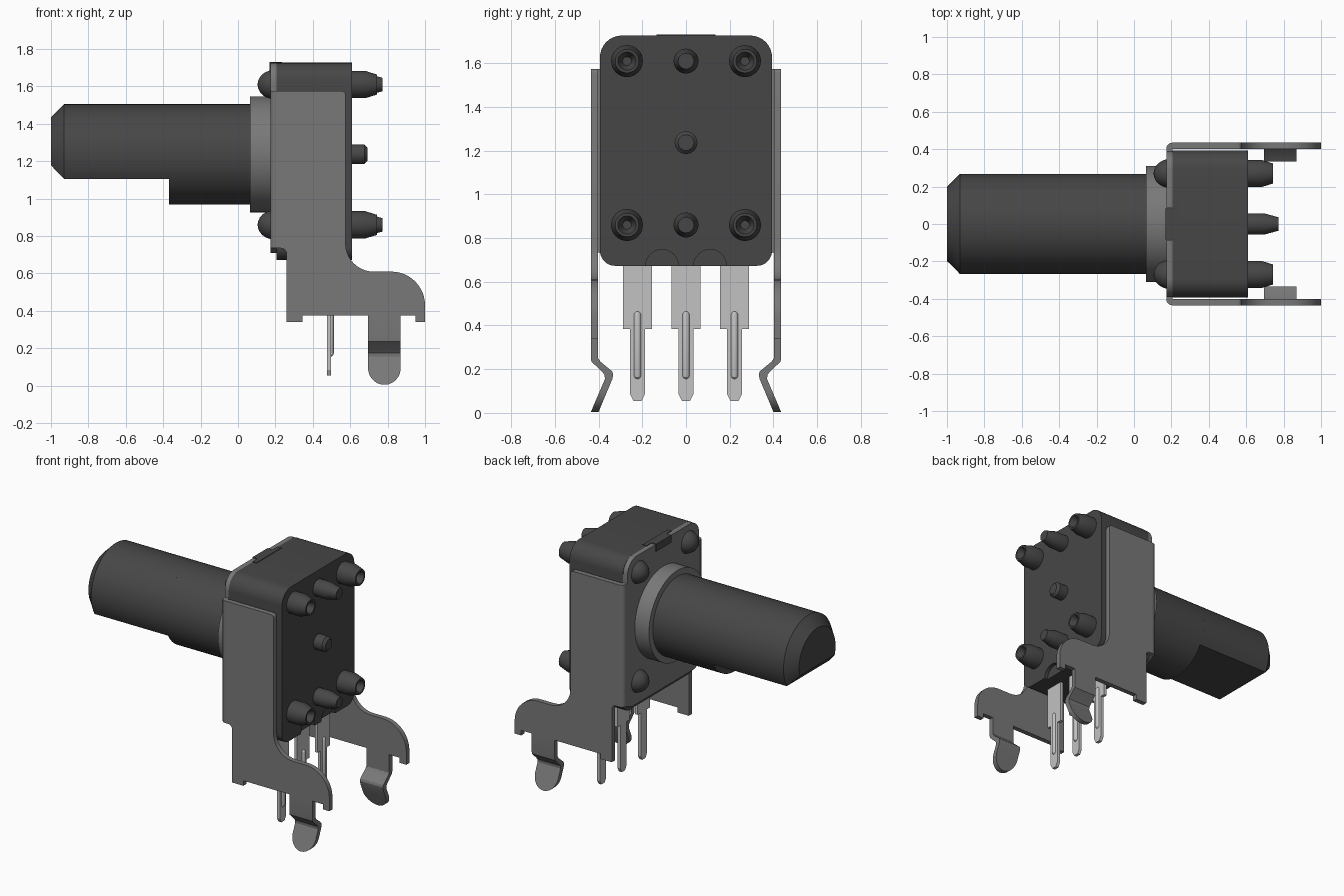
import bpy, bmesh, math
from mathutils import Vector

old = bpy.data.objects.get("Cube")
if old:
    bpy.data.objects.remove(old)


def material(name, v):
    m = bpy.data.materials.new(name)
    m.use_nodes = True
    m.diffuse_color = (v, v, v, 1)
    bsdf = next(n for n in m.node_tree.nodes if n.type == 'BSDF_PRINCIPLED')
    bsdf.inputs["Base Color"].default_value = (v, v, v, 1)
    return m


DARK = material("dark plastic", 0.062)
STEEL = material("grey steel", 0.19)
TIN = material("light tin", 0.54)
parts = []


def loft(name, rings, mat):
    """Closed solid through rings that share a point count."""
    bm = bmesh.new()
    rows = [[bm.verts.new(p) for p in ring] for ring in rings]
    n = len(rows[0])
    for a, b in zip(rows, rows[1:]):
        for i in range(n):
            j = (i + 1) % n
            bm.faces.new((a[i], a[j], b[j], b[i]))
    bm.faces.new(rows[0])
    bm.faces.new(rows[-1])
    bmesh.ops.recalc_face_normals(bm, faces=bm.faces)
    me = bpy.data.meshes.new(name)
    bm.to_mesh(me)
    bm.free()
    me.materials.append(mat)
    ob = bpy.data.objects.new(name, me)
    bpy.context.scene.collection.objects.link(ob)
    parts.append(ob)
    return ob


def at(axis, p, d):
    """Place a 2D point in the plane across the axis, at depth d."""
    return {'x': (d, p[0], p[1]), 'y': (p[0], d, p[1]), 'z': (p[0], p[1], d)}[axis]


def prism(name, axis, outline, d0, d1, mat):
    return loft(name, [[at(axis, p, d) for p in outline] for d in (d0, d1)], mat)


def lathe(name, axis, centre, profile, mat, n=32):
    """Turn (depth, radius) pairs round an axis through centre."""
    turn = [2 * math.pi * i / n for i in range(n)]
    return loft(name, [[at(axis, (centre[0] + r * math.cos(t), centre[1] + r * math.sin(t)), d)
                        for t in turn] for d, r in profile], mat)


def arc(cx, cy, r, a0, a1, n=8):
    return [(cx + r * math.cos(math.radians(a0 + (a1 - a0) * i / n)),
             cy + r * math.sin(math.radians(a0 + (a1 - a0) * i / n))) for i in range(n + 1)]


# Housing, with a back layer that has two round notches in its lower edge
W, LOW, TOP = 0.394, 0.673, 1.727
top_edge = arc(W - .1, TOP - .1, .1, 0, 90) + arc(-W + .1, TOP - .1, .1, 90, 180)
left_low = arc(-W + .07, LOW + .07, .07, 180, 270)
right_low = arc(W - .07, LOW + .07, .07, 270, 360)
prism("housing", 'x', top_edge + left_low + right_low, 0.205, 0.585, DARK)
notches = arc(-.11, LOW, .075, 180, 0, 12) + arc(.11, LOW, .075, 180, 0, 12)
prism("housing_back", 'x', top_edge + left_low + notches + right_low, 0.585, 0.61, DARK)
prism("housing_key", 'z', [(.168, -.083), (.205, -.083), (.205, -.135), (.235, -.135),
                           (.235, .135), (.205, .135), (.205, .083), (.168, .083)],
      1.68, 1.731, DARK)

# Front plate with a slot for the key
prism("front_plate", 'x',
      [(.402, .735), (.402, 1.575), (.39, 1.575)]
      + arc(.29, 1.627, .1, 0, 90)
      + [(.085, 1.727), (.085, 1.685), (-.085, 1.685), (-.085, 1.727)]
      + arc(-.29, 1.627, .1, 90, 180)
      + [(-.39, 1.575), (-.402, 1.575), (-.402, .735), (-.34, .71), (.34, .71)],
      0.173, 0.205, STEEL)

# Side brackets, folded corners and spring legs
side = ([(.205, .735), (.23, .735)] + arc(.23, .705, .03, 90, 0, 4)
        + [(.26, .34), (.345, .34), (.345, .375), (.95, .375), (.95, .34), (1, .34)]
        + arc(.82, .43, .18, 0, 90, 12) + arc(.725, .76, .15, 270, 180, 10)
        + arc(.555, 1.555, .02, 0, 90, 4) + [(.205, 1.575)])
leg = [(.375, .402, .435), (.25, .402, .435), (.235, .392, .433), (.19, .338, .386),
       (.175, .333, .373), (.155, .337, .371)]
for i in range(9):
    z = .095 - .09 * math.sin(math.pi / 2 * i / 8.3)
    f = (.155 - z) / .15
    leg.append((z, .337 + .063 * f, .371 + .064 * f))
for s, word in ((1, "left"), (-1, "right")):
    prism(word + "_bracket", 'y', side, s * .402, s * .435, STEEL)
    fold = [(.205, .402)] + arc(.205, .402, .0325, 90, 180)
    prism(word + "_fold", 'z', [(x, s * y) for x, y in fold], .735, 1.575, STEEL)
    rings = []
    for z, y0, y1 in leg:
        w = .0875 * math.sqrt(max(0.0, 1 - (max(0, .095 - z) / .09) ** 2))
        rings.append([(.7825 - w, s * y0, z), (.7825 + w, s * y0, z),
                      (.7825 + w, s * y1, z), (.7825 - w, s * y1, z)])
    loft(word + "_spring_leg", rings, STEEL)

# Collar and shaft: round base, then a flatted end with a chamfered tip
AX = (0, 1.237)
lathe("collar", 'x', AX, [(.065, .31), (.18, .31)], STEEL, 64)
lathe("shaft_base", 'x', AX, [(-.37, .268), (.07, .268)], DARK, 64)


def flatted(x, r, flat):
    a = math.degrees(math.asin((flat - AX[1]) / r))
    return [at('x', p, x) for p in arc(*AX, r, a, 180 - a, 44)]


loft("shaft_end", [flatted(-1, .198, 1.178), flatted(-.93, .268, 1.105),
                   flatted(-.37, .268, 1.105)], DARK)

# Domed rivets in front, hollow pegs behind them, solid pegs on the centre line
dome = [(.19 - .085 * math.cos(math.radians(a)), .077 * math.sin(math.radians(a)))
        for a in (4, 15, 30, 45, 60, 75, 90)]
for z, row in ((1.61, "upper"), (.86, "lower")):
    for y, word in ((.27, "left"), (-.27, "right")):
        lathe(f"{row}_{word}_rivet", 'x', (y, z), dome, DARK)
        lathe(f"{row}_{word}_hollow_peg", 'x', (y, z),
              [(.6, .073), (.68, .073), (.742, .054), (.742, .042), (.69, .02)], DARK)
    lathe(row + "_centre_peg", 'x', (0, z),
          [(.6, .057), (.695, .057), (.772, .036)], DARK)
lathe("middle_peg", 'x', (0, 1.237), [(.6, .052), (.675, .052), (.692, .036)], DARK)

# Terminals with a raised rib
half = [(.067, .7), (.067, .383), (.034, .383), (.034, .085), (.018, .055)]
rib = [(.155 + .017 * (1 - math.cos(math.radians(a))), .017 * math.sin(math.radians(a)))
       for a in (5, 30, 60, 90)]
rib += [(.62 - z, r) for z, r in reversed(rib)]
for y, word in ((.222, "left"), (0, "middle"), (-.222, "right")):
    outline = [(y + a, z) for a, z in half] + [(y - a, z) for a, z in reversed(half)]
    prism(word + "_terminal", 'x', outline, .476, .498, TIN)
    lathe(word + "_terminal_rib", 'z', (.495, y), rib, TIN, 16)

# Smooth the round parts, keeping hard edges
bpy.ops.object.select_all(action='DESELECT')
for ob in parts:
    ob.select_set(True)
bpy.context.view_layer.objects.active = parts[0]
bpy.ops.object.shade_smooth_by_angle(angle=math.radians(25))
